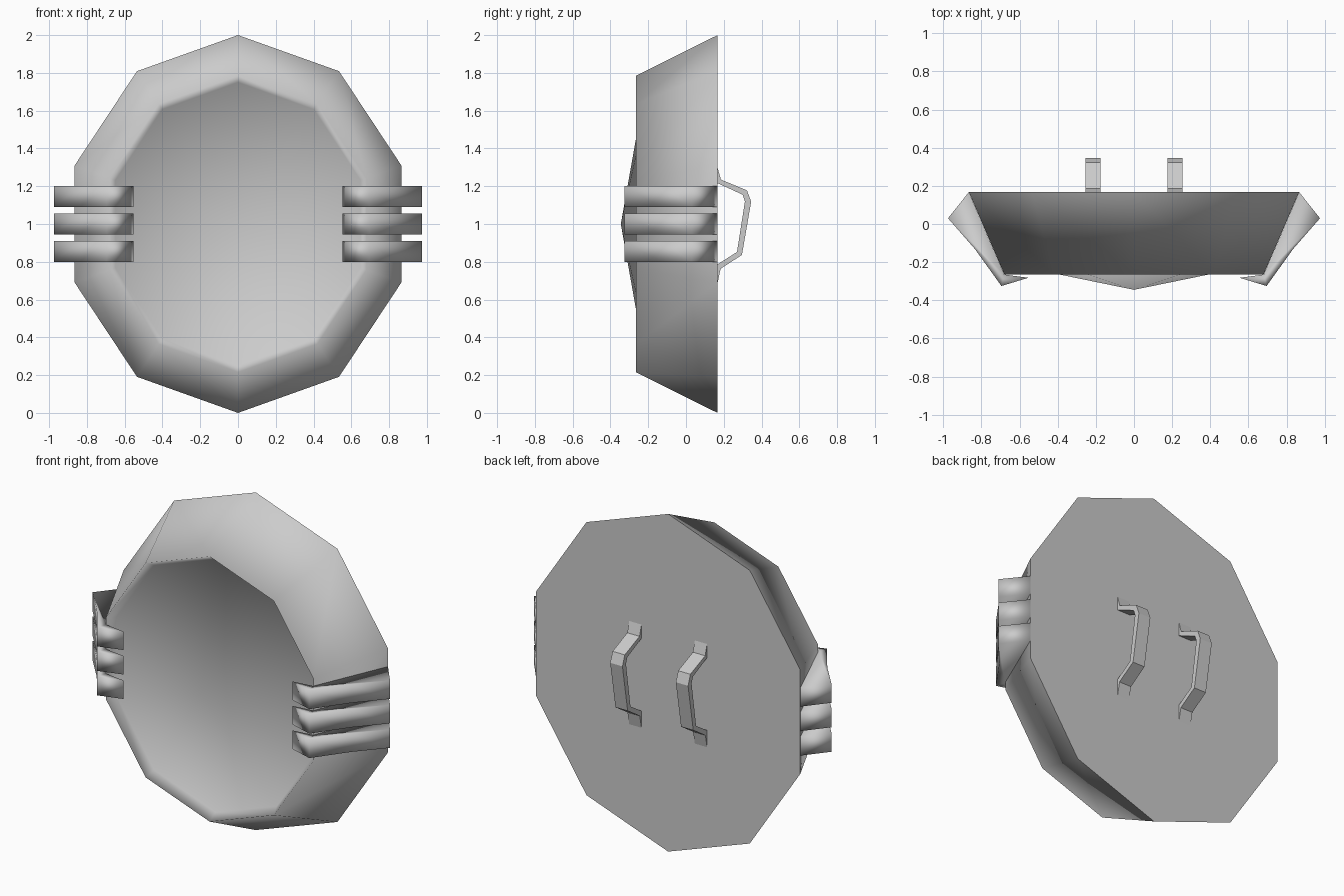
import bpy, bmesh, math

default = bpy.data.objects.get("Cube")
if default:
    bpy.data.objects.remove(default, do_unlink=True)

grey = bpy.data.materials.new("light_grey")
grey.use_nodes = True
colour = (0.6, 0.6, 0.6, 1)
grey.diffuse_color = colour
grey.node_tree.nodes["Principled BSDF"].inputs["Base Color"].default_value = colour


def finish(name, bm, smooth):
    bmesh.ops.recalc_face_normals(bm, faces=bm.faces)
    for f in bm.faces:
        f.smooth = smooth
    mesh = bpy.data.meshes.new(name)
    bm.to_mesh(mesh)
    bm.free()
    mesh.materials.append(grey)
    obj = bpy.data.objects.new(name, mesh)
    bpy.context.collection.objects.link(obj)
    return obj


def prism(name, start, end, smooth):
    """Close two matching outlines into a solid."""
    bm = bmesh.new()
    a = [bm.verts.new(p) for p in start]
    b = [bm.verts.new(p) for p in end]
    bm.faces.new(a)
    bm.faces.new(b)
    for i in range(len(a)):
        bm.faces.new((a[i - 1], a[i], b[i], b[i - 1]))
    return finish(name, bm, smooth)


# Shield body: ten-sided oval rim, grooved lip and shallow pointed front
SIDES, RX = 10, 0.91
bm = bmesh.new()
rings = []
for scale, y in ((1, 0.167), (0.785, -0.265), (0.75, -0.212)):
    rings.append([bm.verts.new((RX * scale * math.sin(math.tau * i / SIDES), y,
                                1 + scale * math.cos(math.tau * i / SIDES)))
                  for i in range(SIDES)])
for outer, inner in zip(rings, rings[1:]):
    for i in range(SIDES):
        bm.faces.new((outer[i - 1], outer[i], inner[i], inner[i - 1]))
apex = bm.verts.new((0, -0.345, 1))
for i in range(SIDES):
    bm.faces.new((rings[-1][i - 1], rings[-1][i], apex))
back = bm.faces.new(rings[0])
for e in back.edges:
    e.smooth = False
finish("shield_body", bm, True)

# Three gripping clamps on each side
clamp = [(0.866, 0.167), (0.975, 0.03), (0.835, -0.13), (0.695, -0.325),
         (0.553, -0.282), (0.68, -0.265)]
for side, sx in (("left", 1), ("right", -1)):
    for level, z in (("upper", 1.145), ("middle", 1.0), ("lower", 0.855)):
        prism(f"{level}_clamp_{side}",
              [(sx * x, y, z - 0.055) for x, y in clamp],
              [(sx * x, y, z + 0.055) for x, y in clamp], True)

# Two bent strap handles on the back
handle = [(0.165, 1.305), (0.185, 1.235), (0.323, 1.178), (0.345, 1.118),
          (0.296, 0.836), (0.183, 0.763), (0.165, 0.677),
          (0.165, 0.785), (0.27, 0.852), (0.312, 1.12), (0.3, 1.155),
          (0.165, 1.217)]
for side, cx in (("left", 0.215), ("right", -0.215)):
    prism(f"handle_{side}", [(cx - 0.04, y, z) for y, z in handle],
          [(cx + 0.04, y, z) for y, z in handle], False)
